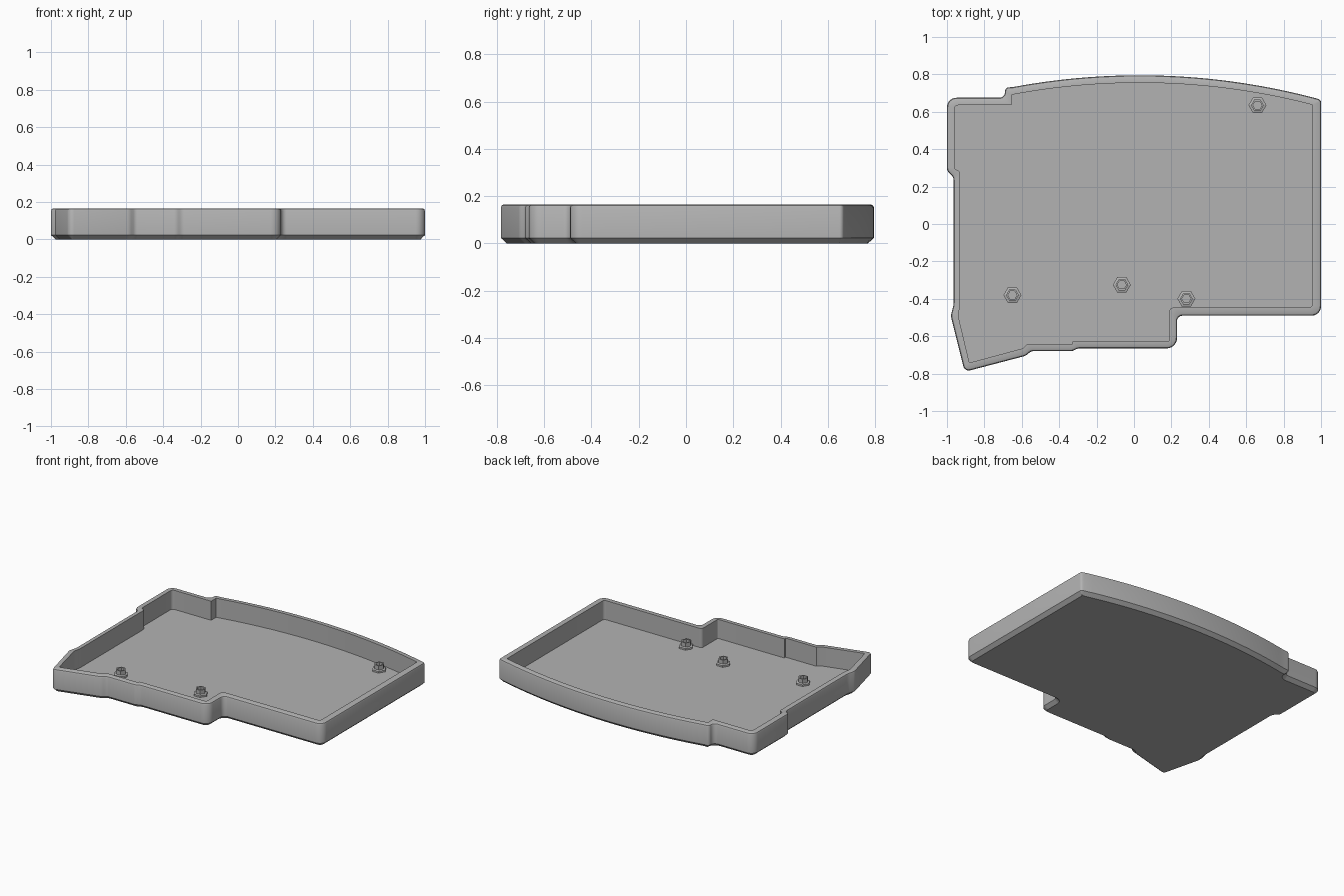
import bpy, bmesh, math
from mathutils import Vector

cube = bpy.data.objects.get("Cube")
if cube:
    bpy.data.objects.remove(cube, do_unlink=True)

grey = bpy.data.materials.new("plain_grey")
grey.use_nodes = True
colour = (0.45, 0.45, 0.45, 1)
grey.diffuse_color = colour
grey.node_tree.nodes["Principled BSDF"].inputs["Base Color"].default_value = colour


def bow(x0, x1, top, n=28):
    """Points of the gently curved back edge."""
    xs = [x0 + (x1 - x0) * i / n for i in range(n + 1)]
    return [(x, top - 3.68 + math.sqrt(3.68 ** 2 - (x - 0.03) ** 2), 0) for x in xs]


def rounded(points, steps=6):
    """Closed outline; each point is x, y and the setback of its corner round."""
    out = []
    for i, (x, y, d) in enumerate(points):
        p = Vector((x, y))
        if d == 0:
            out.append(p)
            continue
        a = (Vector(points[i - 1][:2]) - p).normalized()
        b = (Vector(points[(i + 1) % len(points)][:2]) - p).normalized()
        w = math.sqrt((1 - a.dot(b)) / 2)
        for k in range(steps + 1):
            t = k / steps
            ka, kp, kb = (1 - t) ** 2, 2 * w * t * (1 - t), t * t
            out.append(p + (a * ka + b * kb) * d / (ka + kp + kb))
    return out


def inset(points, dist):
    """Move a clockwise outline inwards."""
    out = []
    for i, p in enumerate(points):
        u = (p - points[i - 1]).normalized()
        v = (points[(i + 1) % len(points)] - p).normalized()
        n = Vector((u.y, -u.x)) + Vector((v.y, -v.x))
        out.append(p + n * (2 * dist / max(n.length_squared, 0.5)))
    return out


def ring(bm, points, z):
    return [bm.verts.new((p.x, p.y, z)) for p in points]


def bridge(bm, low, high):
    for i in range(len(low)):
        bm.faces.new((low[i - 1], low[i], high[i], high[i - 1]))


def finish(bm, name, angle=30):
    bmesh.ops.recalc_face_normals(bm, faces=bm.faces)
    mesh = bpy.data.meshes.new(name)
    bm.to_mesh(mesh)
    bm.free()
    mesh.materials.append(grey)
    obj = bpy.data.objects.new(name, mesh)
    bpy.context.collection.objects.link(obj)
    bpy.ops.object.select_all(action='DESELECT')
    obj.select_set(True)
    bpy.context.view_layer.objects.active = obj
    bpy.ops.object.shade_smooth_by_angle(angle=math.radians(angle))
    return obj


# Outlines, clockwise from the back right corner
outer = rounded([(-1, 0.675, 0.05), (-0.69, 0.675, 0.03), (-0.69, 0.73, 0.02)]
                + bow(-0.65, 0.98, 0.795)
                + [(1, 0.662, 0.012), (1, -0.49, 0.05), (0.23, -0.49, 0.03),
                   (0.23, -0.665, 0.055), (-0.3, -0.665, 0.012), (-0.33, -0.68, 0.012),
                   (-0.55, -0.68, 0.012), (-0.58, -0.705, 0.012), (-0.905, -0.79, 0.03),
                   (-0.98, -0.49, 0.015), (-0.965, -0.435, 0.015),
                   (-0.965, 0.25, 0.015), (-1, 0.285, 0.015)])
inner = rounded([(-0.96, 0.635, 0.02), (-0.655, 0.635, 0)]
                + bow(-0.655, 0.955, 0.755)
                + [(0.955, -0.447, 0.02), (0.19, -0.447, 0.02), (0.19, -0.627, 0.01),
                   (-0.33, -0.627, 0), (-0.33, -0.642, 0), (-0.57, -0.642, 0),
                   (-0.595, -0.665, 0), (-0.88, -0.742, 0), (-0.94, -0.49, 0.01),
                   (-0.93, -0.435, 0.01), (-0.93, 0.28, 0.01), (-0.96, 0.295, 0.01)])

# Tray: chamfered base, upright wall with a softened rim, flat floor
FLOOR, TOP = 0.03, 0.165
bm = bmesh.new()
levels = [(0.025, 0), (0, 0.023), (0, 0.152), (0.004, 0.161), (0.012, TOP)]
rings = [ring(bm, inset(outer, d), z) for d, z in levels]
for low, high in zip(rings, rings[1:]):
    bridge(bm, low, high)
bm.faces.new(rings[0])
floor, lip = ring(bm, inner, FLOOR), ring(bm, inner, TOP)
bridge(bm, floor, lip)
bm.faces.new(floor)
edges = [bm.edges.get((loop[i - 1], loop[i])) for loop in (rings[-1], lip)
         for i in range(len(loop))]
bmesh.ops.triangle_fill(bm, edges=edges, use_beauty=True, normal=(0, 0, 1))
finish(bm, "tray")


# Hexagonal posts with a wider foot and a hollow top
def post(name, x, y):
    bm = bmesh.new()
    profile = [(0.048, FLOOR - 0.005), (0.048, 0.042), (0.034, 0.046),
               (0.034, 0.075), (0.024, 0.075), (0.024, 0.045)]
    loops = []
    for r, z in profile:
        hexagon = [Vector((x + r * math.cos(k * math.pi / 3), y + r * math.sin(k * math.pi / 3)))
                   for k in range(6)]
        loops.append(ring(bm, hexagon, z))
    for low, high in zip(loops, loops[1:]):
        bridge(bm, low, high)
    bm.faces.new(loops[0])
    bm.faces.new(loops[-1])
    finish(bm, name, 10)


for name, x, y in [("back_left_post", 0.66, 0.635), ("front_right_post", -0.65, -0.38),
                   ("front_middle_post", -0.065, -0.325), ("front_left_post", 0.28, -0.4)]:
    post(name, x, y)
